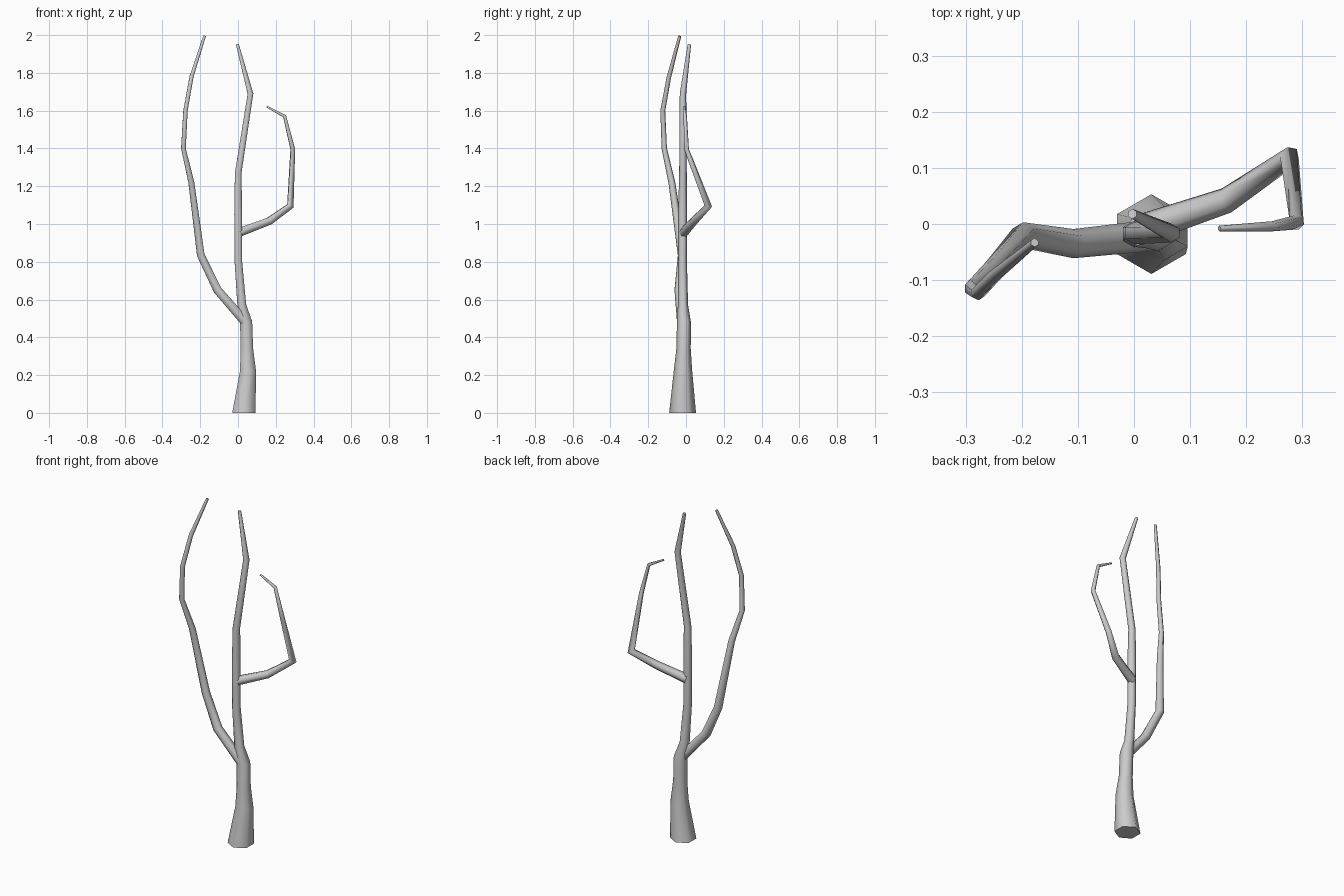
import bpy, bmesh, math
from mathutils import Vector

if "Cube" in bpy.data.objects:
    bpy.data.objects.remove(bpy.data.objects["Cube"])

SIDES = 6


def limb(name, stations, start_dir=None):
    """Six-sided tapering tube through (x, y, z, radius) stations, mitred at bends."""
    pts = [Vector(s[:3]) for s in stations]
    last = len(pts) - 1
    bm = bmesh.new()
    rings = []
    side = None
    for i, (p, s) in enumerate(zip(pts, stations)):
        d_in = (pts[i] - pts[max(i - 1, 0)]).normalized()
        d_out = (pts[min(i + 1, last)] - pts[i]).normalized()
        t = (d_in + d_out).normalized()
        if i == 0 and start_dir:
            t = Vector(start_dir)
        # carry the section along the limb without twisting
        if side is None:
            side = Vector((0, 1, 0))
        side = (side - t * side.dot(t)).normalized()
        other = t.cross(side)
        bend = d_out - d_in
        inner = 0 < i < last
        stretch = min(1 / max(t.dot(d_in), 0.5), 1.4) if inner else 1
        axis = bend.normalized() if inner and bend.length > 1e-4 else Vector()
        ring = []
        for k in range(SIDES):
            a = math.tau * k / SIDES
            v = (side * math.cos(a) + other * math.sin(a)) * s[3]
            v += axis * v.dot(axis) * (stretch - 1)
            ring.append(bm.verts.new(p + v))
        rings.append(ring)
    for a, b in zip(rings, rings[1:]):
        for k in range(SIDES):
            n = (k + 1) % SIDES
            bm.faces.new((a[k], a[n], b[n], b[k])).smooth = True
    caps = [bm.faces.new(rings[0][::-1]), bm.faces.new(rings[-1])]
    for f in caps:
        for e in f.edges:
            e.smooth = False
    bmesh.ops.recalc_face_normals(bm, faces=bm.faces[:])
    mesh = bpy.data.meshes.new(name)
    bm.to_mesh(mesh)
    bm.free()
    obj = bpy.data.objects.new(name, mesh)
    bpy.context.collection.objects.link(obj)
    return obj


# main trunk, rising from a flat base
limb("trunk", [
    (0.031, -0.018, 0.00, 0.071), (0.053, -0.016, 0.22, 0.049),
    (0.047, -0.013, 0.34, 0.038), (0.043, -0.011, 0.48, 0.037),
    (0.020, -0.016, 0.57, 0.027), (0.002, -0.018, 0.80, 0.023),
    (0.001, -0.018, 1.05, 0.024), (0.001, -0.016, 1.27, 0.020),
    (0.066, -0.016, 1.69, 0.017), (-0.003, 0.018, 1.95, 0.009),
], (0, 0, 1))

# long branch on the left
limb("left_branch", [
    (0.035, -0.020, 0.485, 0.028), (-0.108, -0.035, 0.65, 0.026),
    (-0.197, -0.020, 0.835, 0.023), (-0.247, -0.075, 1.22, 0.018),
    (-0.289, -0.115, 1.40, 0.014), (-0.278, -0.123, 1.60, 0.013),
    (-0.246, -0.090, 1.78, 0.012), (-0.177, -0.033, 1.995, 0.008),
])

# hooked branch on the right
limb("right_branch", [
    (0.005, -0.012, 0.955, 0.027), (0.165, 0.042, 1.015, 0.023),
    (0.277, 0.118, 1.095, 0.018), (0.290, 0.003, 1.395, 0.013),
    (0.247, -0.004, 1.57, 0.009), (0.152, -0.008, 1.622, 0.005),
])
